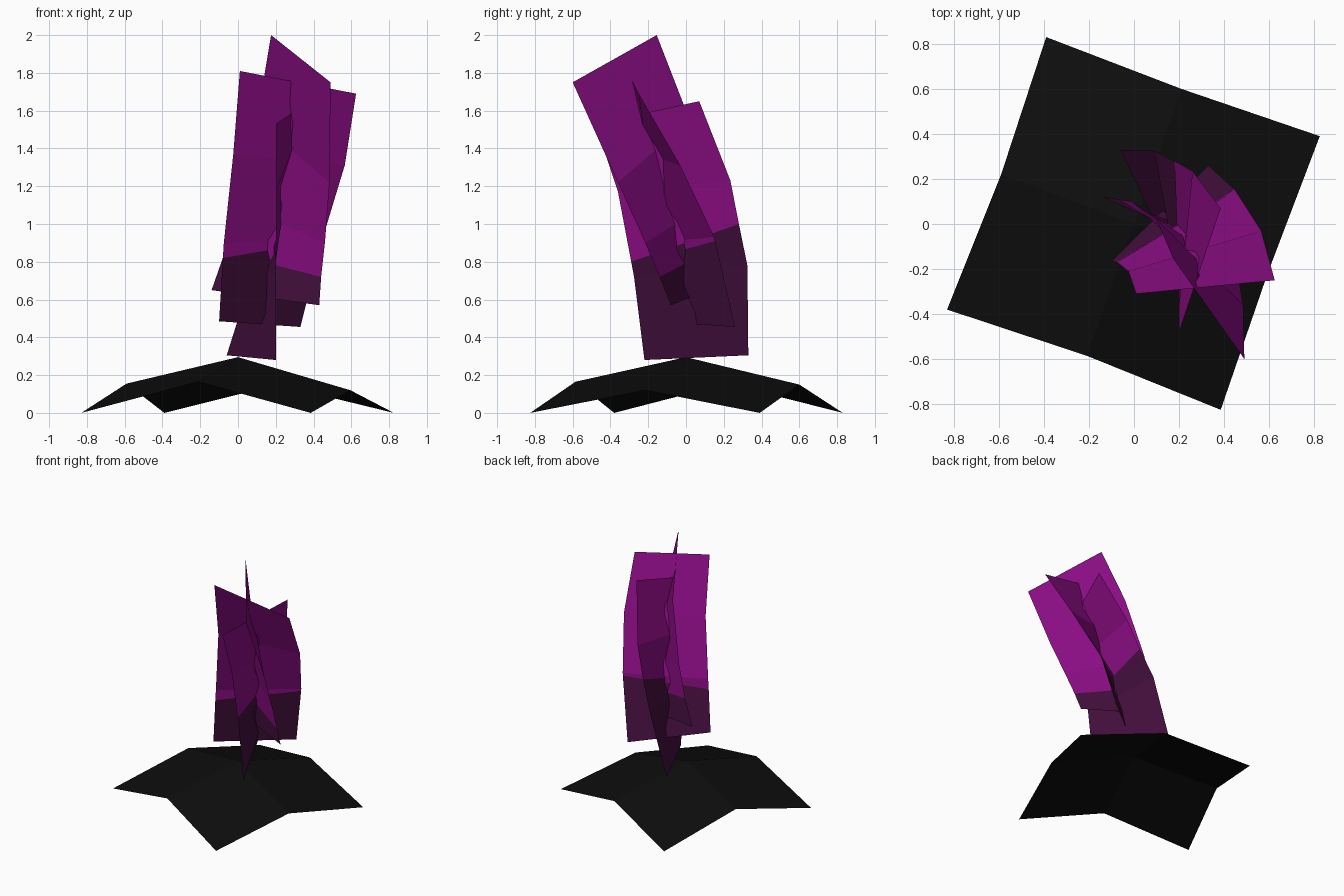
import bpy

cube = bpy.data.objects.get("Cube")
if cube:
    bpy.data.objects.remove(cube, do_unlink=True)


def material(name, rgb):
    mat = bpy.data.materials.new(name)
    mat.use_nodes = True
    mat.diffuse_color = (*rgb, 1)
    mat.node_tree.nodes["Principled BSDF"].inputs["Base Color"].default_value = (*rgb, 1)
    return mat


purple = material("bright purple", (0.26, 0.004, 0.23))
dark_purple = material("dark purple", (0.06, 0.005, 0.05))
black = material("near black", (0.004, 0.004, 0.004))


def sheet(name, rows, mats):
    """Flat-shaded surface lofted through rows of points."""
    n = len(rows[0])
    verts = [p for row in rows for p in row]
    faces = [(r * n + c, r * n + c + 1, (r + 1) * n + c + 1, (r + 1) * n + c)
             for r in range(len(rows) - 1) for c in range(n - 1)]
    mesh = bpy.data.meshes.new(name)
    mesh.from_pydata(verts, [], faces)
    for m in mats:
        mesh.materials.append(m)
    obj = bpy.data.objects.new(name, mesh)
    bpy.context.collection.objects.link(obj)
    return obj


def blade(name, left, right, root_rows):
    """Bent leaf strip whose lowest rows are dark."""
    obj = sheet(name, list(zip(left, right)), [dark_purple, purple])
    for i, face in enumerate(obj.data.polygons):
        face.material_index = 0 if i < root_rows else 1


# Sagging square ground sheet, raised in the middle
sheet("ground_sheet", [
    [(-0.83, -0.38, 0), (-0.21, -0.585, 0.165), (0.385, -0.825, 0)],
    [(-0.59, 0.22, 0.155), (0, 0, 0.295), (0.595, -0.215, 0.12)],
    [(-0.39, 0.83, 0), (0.21, 0.6, 0.15), (0.825, 0.39, 0)],
], [black])

# Three crossed leaf blades, each bending forward
blade("tall_blade",
      [(-0.14, 0.12, 0.65), (-0.07, 0.11, 0.85), (-0.01, 0.1, 1.1),
       (0.1, 0.02, 1.55), (0.175, -0.155, 2.0)],
      [(0.43, -0.08, 0.57), (0.44, -0.14, 0.72), (0.46, -0.215, 0.9),
       (0.485, -0.36, 1.22), (0.49, -0.6, 1.75)], 1)
blade("wide_blade",
      [(-0.1, -0.165, 0.485), (-0.08, -0.17, 0.82), (-0.075, -0.17, 0.9),
       (-0.025, -0.21, 1.37), (0.01, -0.31, 1.81)],
      [(0.33, 0.26, 0.455), (0.445, 0.155, 0.91), (0.45, 0.15, 0.93),
       (0.565, -0.03, 1.31), (0.625, -0.25, 1.69)], 1)
blade("low_blade",
      [(0.2, -0.22, 0.28), (0.2, -0.275, 0.72), (0.2, -0.29, 0.8),
       (0.2, -0.36, 1.17), (0.2, -0.48, 1.53)],
      [(-0.06, 0.33, 0.305), (0.09, 0.325, 0.78), (0.18, 0.28, 1.0),
       (0.26, 0.235, 1.23), (0.385, 0.07, 1.65)], 2)
